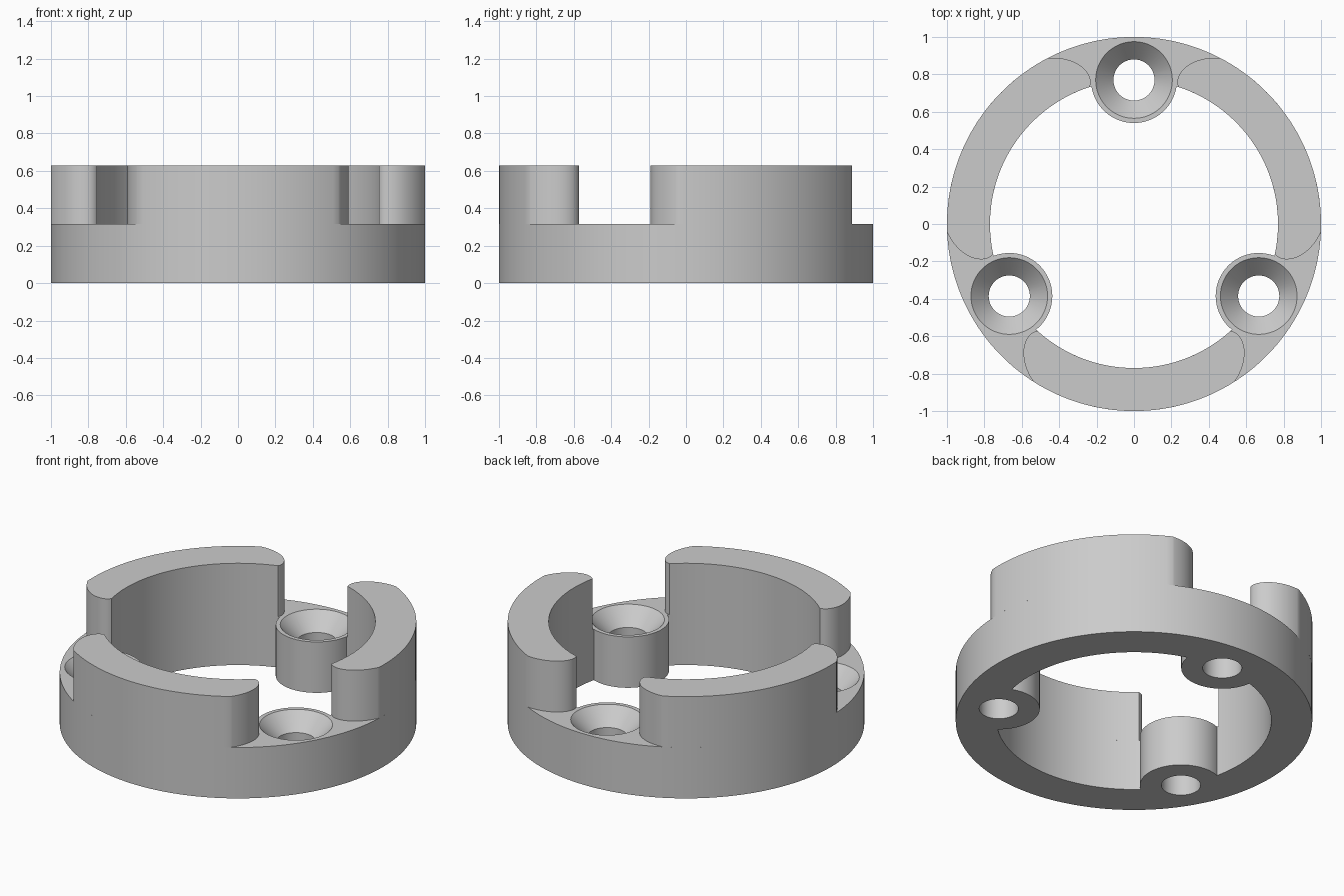
import bpy, bmesh, math
from mathutils import Vector
from mathutils.geometry import interpolate_bezier

cube = bpy.data.objects.get("Cube")
if cube:
    bpy.data.objects.remove(cube, do_unlink=True)

R_OUT, R_IN = 1.0, 0.77            # ring radii
Z_BASE, Z_TOP = 0.315, 0.63        # ledge and rim heights
R_BOSS, R_HOLE, R_SINK = 0.23, 0.11, 0.205
SINK_DEPTH = 0.1
BOSS_ANGLES = (90, 210, 330)

grey = bpy.data.materials.new("light grey")
grey.use_nodes = True
grey.diffuse_color = (0.6, 0.6, 0.6, 1)
grey.node_tree.nodes["Principled BSDF"].inputs["Base Color"].default_value = (0.6, 0.6, 0.6, 1)


def arc(radius, a0, a1, n, cx=0.0, cy=0.0):
    """Points along an arc, angles in degrees, both ends included."""
    steps = [math.radians(a0 + (a1 - a0) * i / n) for i in range(n + 1)]
    return [(cx + radius * math.cos(a), cy + radius * math.sin(a)) for a in steps]


def link(name, bm):
    bmesh.ops.recalc_face_normals(bm, faces=bm.faces)
    mesh = bpy.data.meshes.new(name)
    bm.to_mesh(mesh)
    bm.free()
    mesh.materials.append(grey)
    obj = bpy.data.objects.new(name, mesh)
    bpy.context.collection.objects.link(obj)
    return obj


def prism(name, outline, z0, z1):
    """Extrude a closed plan outline from z0 to z1."""
    bm = bmesh.new()
    face = bm.faces.new([bm.verts.new((x, y, z0)) for x, y in outline])
    top = bmesh.ops.extrude_face_region(bm, geom=[face], use_keep_orig=True)["geom"]
    verts = [g for g in top if isinstance(g, bmesh.types.BMVert)]
    bmesh.ops.translate(bm, verts=verts, vec=(0, 0, z1 - z0))
    return link(name, bm)


def lathe(name, profile, cx, cy, n=64):
    """Closed solid of revolution from (radius, z) points."""
    bm = bmesh.new()
    rings = [[bm.verts.new((x, y, z)) for x, y in arc(r, 0, 360, n, cx, cy)[:-1]]
             for r, z in profile]
    for low, high in zip(rings, rings[1:]):
        for i in range(n):
            j = (i + 1) % n
            bm.faces.new((low[i], low[j], high[j], high[i]))
    bm.faces.new(rings[0][::-1])
    bm.faces.new(rings[-1])
    return link(name, bm)


def activate(obj):
    bpy.ops.object.select_all(action='DESELECT')
    obj.select_set(True)
    bpy.context.view_layer.objects.active = obj


def cut(obj, cutter):
    cutter.hide_render = True
    mod = obj.modifiers.new("cut", 'BOOLEAN')
    mod.operation = 'DIFFERENCE'
    mod.solver = 'EXACT'
    mod.object = cutter
    activate(obj)
    bpy.ops.object.modifier_apply(modifier=mod.name)
    bpy.data.objects.remove(cutter, do_unlink=True)


def smooth(obj):
    activate(obj)
    bpy.ops.object.shade_smooth_by_angle(angle=math.radians(28))


# Base ring: a disc with an opening that leaves three round screw bosses
base = prism("base_ring", arc(R_OUT, 0, 360, 180)[:-1], 0, Z_BASE)
half = math.degrees(2 * math.asin(R_BOSS / (2 * R_IN)))   # ring angle taken by half a boss
swing = 90 - half / 2                                     # boss arc on either side of inward
opening = []
for a in BOSS_ANGLES:
    t = math.radians(a)
    cx, cy = R_IN * math.cos(t), R_IN * math.sin(t)
    opening += arc(R_BOSS, a + 180 + swing, a + 180 - swing, 36, cx, cy)[:-1]
    opening += arc(R_IN, a + half, a + 120 - half, 44)[:-1]
cut(base, prism("opening_cutter", opening, -0.1, Z_BASE + 0.1))

# Countersunk screw holes
for a in BOSS_ANGLES:
    t = math.radians(a)
    profile = [(R_HOLE, -0.1), (R_HOLE, Z_BASE - SINK_DEPTH),
               (R_SINK, Z_BASE), (R_SINK, Z_BASE + 0.1)]
    cut(base, lathe("screw_cutter", profile, R_IN * math.cos(t), R_IN * math.sin(t)))
smooth(base)

# Raised rim walls with rounded ends, one between each pair of bosses
a_out = 32.5
start = Vector((R_OUT * math.sin(math.radians(a_out)), -R_OUT * math.cos(math.radians(a_out))))
mid = Vector((0.591, -0.687))
a_in = 42.0
end = Vector((R_IN * math.sin(math.radians(a_in)), -R_IN * math.cos(math.radians(a_in))))
tip = interpolate_bezier(start, Vector((0.565, -0.805)), Vector((0.591, -0.75)), mid, 12)
tip += interpolate_bezier(mid, Vector((0.591, -0.63)), Vector((0.56, -0.575)), end, 12)[1:]
tip = [(p[0], p[1]) for p in tip]
wall = arc(R_OUT, -90 - a_out, -90 + a_out, 33)[:-1] + tip
wall += arc(R_IN, -90 + a_in, -90 - a_in, 42)[1:-1]
wall += [(-x, y) for x, y in reversed(tip)][:-1]
for name, turn in (("front_wall", 0), ("left_wall", 120), ("right_wall", 240)):
    c, s = math.cos(math.radians(turn)), math.sin(math.radians(turn))
    smooth(prism(name, [(c * x - s * y, s * x + c * y) for x, y in wall], Z_BASE, Z_TOP))
